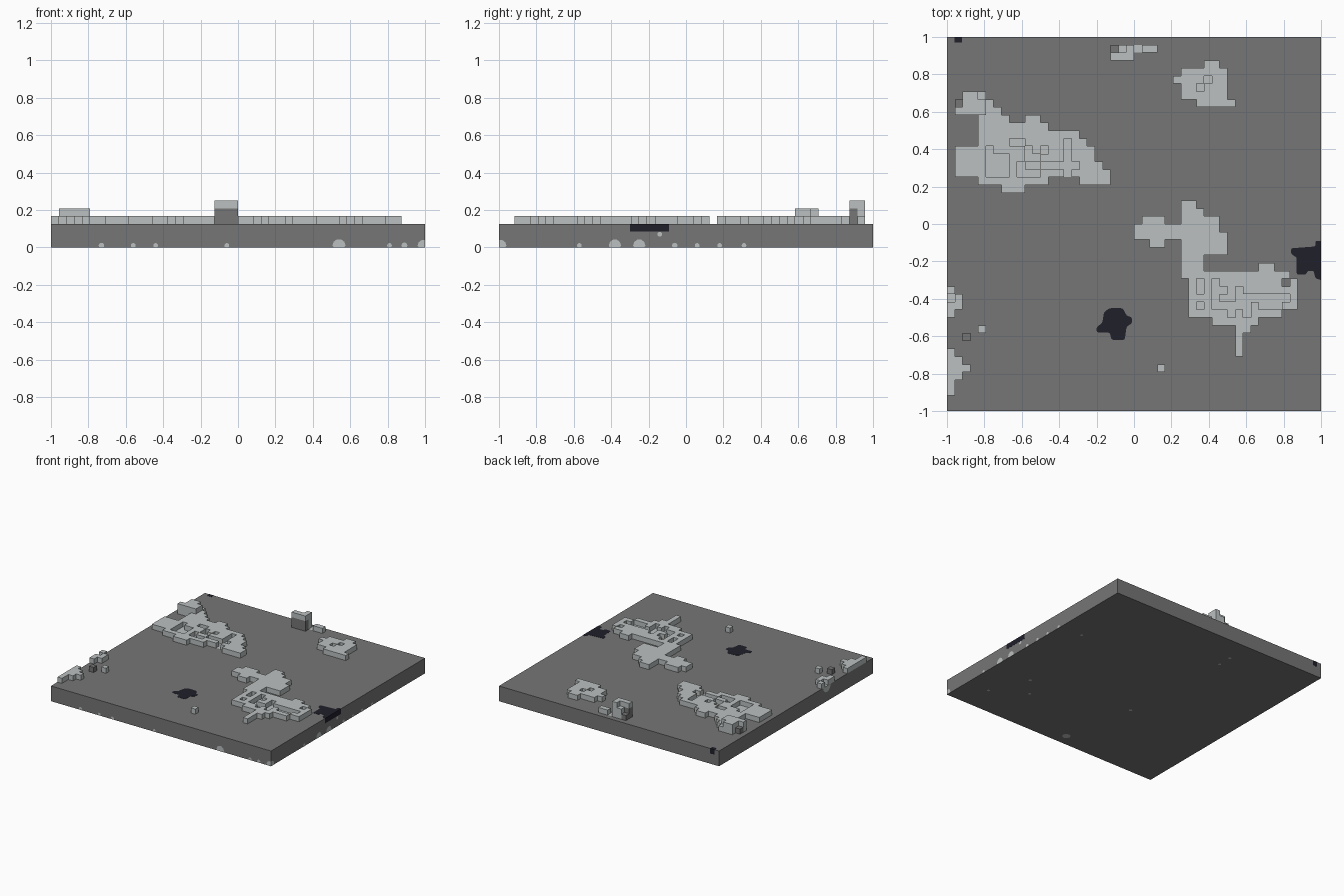
import bpy, bmesh, math
from mathutils import Vector

cube = bpy.data.objects.get("Cube")
if cube:
    bpy.data.objects.remove(cube, do_unlink=True)

CELL = 2 / 48
TOP = 3 * CELL


def material(name, color):
    m = bpy.data.materials.new(name)
    m.use_nodes = True
    m.diffuse_color = (*color, 1)
    m.node_tree.nodes["Principled BSDF"].inputs["Base Color"].default_value = (*color, 1)
    return m


STONE = material("grey stone", (0.18, 0.18, 0.18))
PALE = material("pale stone", (0.5, 0.53, 0.53))
DARK = material("dark pool", (0.014, 0.014, 0.024))


def finish(name, bm, mats):
    bmesh.ops.remove_doubles(bm, verts=bm.verts, dist=0.0001)
    bmesh.ops.recalc_face_normals(bm, faces=bm.faces)
    me = bpy.data.meshes.new(name)
    bm.to_mesh(me)
    bm.free()
    for m in mats:
        me.materials.append(m)
    ob = bpy.data.objects.new(name, me)
    bpy.context.collection.objects.link(ob)


# Stone slab
bm = bmesh.new()
bmesh.ops.create_cube(bm, size=1)
bmesh.ops.scale(bm, vec=(2, 2, TOP), verts=bm.verts)
bmesh.ops.translate(bm, vec=(0, 0, TOP / 2), verts=bm.verts)
finish("slab", bm, [STONE])

# Each letter is a stack of blocks: P pale, S grey; o is a pale floor
STACKS = {"A": "P", "B": "PP", "C": "PPP", "G": "S", "H": "SSP"}
UP = Vector((0, 0, 1))
SIDES = [UP] + [Vector(v) for v in ((1, 0, 0), (-1, 0, 0), (0, 1, 0), (0, -1, 0))]


def quad(bm, centre, n):
    """Square cell face with the normal n."""
    u = UP if n.z == 0 else Vector((1, 0, 0))
    v = n.cross(u)
    h = CELL / 2
    corners = [centre + u * a * h + v * b * h for a, b in ((1, 1), (-1, 1), (-1, -1), (1, -1))]
    return bm.faces.new([bm.verts.new(c) for c in corners])


def patch(name, col, row, plan):
    """Block cluster from a plan, keeping only the exposed faces."""
    bm = bmesh.new()
    blocks, floors = {}, []
    for j, line in enumerate(plan.split()):
        for i, ch in enumerate(line):
            key = (col + i, -(row + j))
            if ch == "o":
                floors.append(key)
            for k, kind in enumerate(STACKS.get(ch, "")):
                blocks[(*key, k)] = kind
    for (i, j, k), kind in blocks.items():
        c = Vector((-1 + (i + .5) * CELL, 1 + (j - .5) * CELL, TOP + (k + .5) * CELL))
        for n in SIDES:
            if (i + int(n.x), j + int(n.y), k + int(n.z)) not in blocks:
                f = quad(bm, c + n * CELL / 2, n)
                f.material_index = 0 if kind == "P" else 1
    for i, j in floors:
        quad(bm, Vector((-1 + (i + .5) * CELL, 1 + (j - .5) * CELL, TOP + 0.002)), UP)
    finish(name, bm, [PALE, STONE])


patch("left_outcrop", 1, 7, """
.BBA
GBBBA
BBBBAA
...AAAA..AA
...AAAAAAAAA
...AAAAAAAAAAAAA
...AAAAooAAAAAoAA
AAAAoAAAAoAoAAoAAA
AAAAoooAAooAAAoAAA
AAAAoooAoAAoooooAAA
AAAAoooAoooAAAoAAAAA
...AAAAAAAAA....AAAA
......AAA""")
patch("back_outcrop", 21, 1, """
GBCoAA
HHH""")
patch("back_corner_outcrop", 29, 3, """
....AA
.AAAAAA
AAAAoAA
.AAoAAA
.AAAAAA
...AAAAA""")
patch("middle_outcrop", 24, 21, """
......AA
......AAA
.AAA..AAAAA
AAAAAAAAAAA
AAAAAAAAAAAA
..AA..AAAAAA
......AAAAAA
......AAA""")
patch("front_outcrop", 30, 29, """
AAA.......AA
AAAAAAAAAAAAAA
.AoAoAAAAAAAA.A
.AoAooAoAAAAAAA
.AAAoAAoooooooA
.AoAoooooAoooAA
.AAAAAoAoAAAA
....AAAAAA
.......AA
.......A
.......A
.......A""")
patch("edge_outcrop", 0, 32, "A oA AA A")
patch("edge_corner_outcrop", 0, 40, "A AA AAA AA A A")
patch("pale_rock", 4, 37, "A")
patch("grey_rock", 2, 38, "G")
patch("front_rock", 27, 42, "A")


# Dark pools, level with the top of the slab
def pool(name, points, rounding):
    bm = bmesh.new()
    bm.faces.new([bm.verts.new((x, y, TOP + 0.001)) for x, y in points])
    inner = [v for v in bm.verts if max(abs(v.co.x), abs(v.co.y)) < 1]
    bmesh.ops.bevel(bm, geom=inner, offset=rounding, segments=2, affect="VERTICES", profile=0.5)
    ext = bmesh.ops.extrude_face_region(bm, geom=bm.faces[:])
    low = [g for g in ext["geom"] if isinstance(g, bmesh.types.BMVert)]
    bmesh.ops.translate(bm, vec=(0, 0, -CELL), verts=low)
    finish(name, bm, [DARK])


pool("middle_pool", [(-.16, -.47), (-.13, -.45), (-.06, -.45), (-.04, -.49), (-.01, -.5),
                     (-.01, -.53), (-.04, -.55), (-.05, -.62), (-.12, -.62), (-.13, -.58),
                     (-.2, -.58), (-.2, -.55), (-.17, -.53)], .01)
pool("edge_pool", [(1.001, -.09), (.97, -.09), (.97, -.12), (.84, -.13), (.84, -.16),
                   (.87, -.18), (.87, -.27), (.92, -.27), (.93, -.25), (.96, -.25),
                   (.97, -.29), (1.001, -.3)], .008)
pool("corner_pool", [(-.96, 1.001), (-.96, .97), (-.92, .97), (-.92, 1.001)], .004)


# Pale specks set into the sides and underside
def speck(name, place, radius):
    """place(a, b) puts a disc point on a face of the slab."""
    bm = bmesh.new()
    ring = [i * math.tau / 10 for i in range(10)]
    bm.faces.new([bm.verts.new(place(radius * math.cos(t), radius * math.sin(t))) for t in ring])
    finish(name, bm, [PALE])


def clamp(v):
    return max(-1, min(1, v))


for x, r in ((-.73, .015), (-.56, .013), (-.44, .013), (-.06, .013), (.54, .035),
             (.81, .013), (.89, .016), (.99, .03)):
    speck("front_speck", lambda a, b: (clamp(x + a), -1.001, max(0, b + .01)), r)
for y, z, r in ((-.99, .01, .03), (-.57, .01, .013), (-.38, .01, .033), (-.25, .01, .033),
                (-.14, .07, .013), (-.06, .01, .015), (.06, .01, .013), (.18, .01, .013),
                (.31, .01, .013)):
    speck("side_speck", lambda a, b: (1.001, clamp(y + a), max(0, b + z)), r)
for x, y, r in ((.8, .34, .012), (-.28, .67, .012), (-.28, .79, .012), (.66, -.43, .012),
                (.53, -.59, .012), (.8, -.75, .012), (-.09, -.9, .032), (-.21, -.29, .014)):
    speck("under_speck", lambda a, b: (x + a, y - b, -.001), r)
speck("left_speck", lambda a, b: (-1.001, -.4 + a, min(TOP, TOP + b)), .05)
